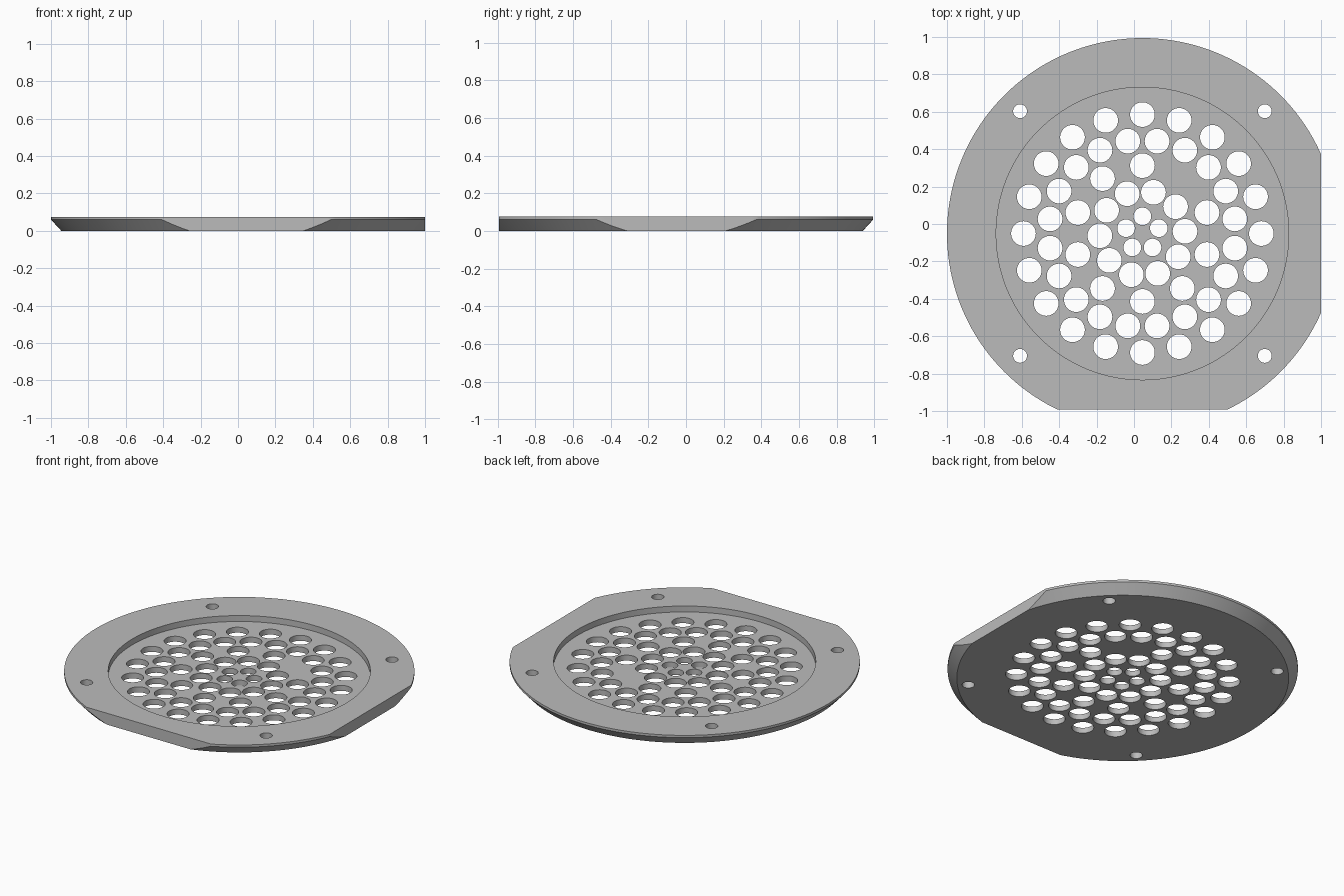
import bpy, bmesh
from math import sin, cos, pi, radians
from mathutils import Matrix

if "Cube" in bpy.data.objects:
    bpy.data.objects.remove(bpy.data.objects["Cube"], do_unlink=True)

CX, CY = 0.045, -0.051      # centre of the disc
TOP, FLOOR = 0.075, 0.036   # rim height and recess floor height

grey = bpy.data.materials.new("plain grey")
grey.use_nodes = True
grey.diffuse_color = (0.5, 0.5, 0.5, 1)
grey.node_tree.nodes["Principled BSDF"].inputs["Base Color"].default_value = (0.5, 0.5, 0.5, 1)


def finish(bm, name):
    bmesh.ops.recalc_face_normals(bm, faces=bm.faces)
    mesh = bpy.data.meshes.new(name)
    bm.to_mesh(mesh)
    bm.free()
    mesh.materials.append(grey)
    ob = bpy.data.objects.new(name, mesh)
    bpy.context.collection.objects.link(ob)
    return ob


def lathe(name, profile, steps):
    """Closed solid of revolution around the disc centre."""
    bm = bmesh.new()
    rings = []
    for r, z in profile:
        rings.append([bm.verts.new((CX + r * cos(2 * pi * i / steps),
                                    CY + r * sin(2 * pi * i / steps), z))
                      for i in range(steps)])
    for a, b in zip(rings, rings[1:]):
        for i in range(steps):
            j = (i + 1) % steps
            bm.faces.new((a[i], a[j], b[j], b[i]))
    bm.faces.new(rings[0])
    bm.faces.new(rings[-1])
    return finish(bm, name)


def apply_boolean(ob, cutter, operation):
    mod = ob.modifiers.new("cut", 'BOOLEAN')
    mod.operation = operation
    mod.solver = 'EXACT'
    mod.object = cutter
    bpy.context.view_layer.objects.active = ob
    bpy.ops.object.modifier_apply(modifier=mod.name)
    bpy.data.objects.remove(cutter, do_unlink=True)


# Disc with chamfered underside and recessed top
plate = lathe("grille_plate", [(0.99, 0), (1.045, 0.06), (1.045, TOP),
                               (0.782, TOP), (0.782, FLOOR)], 160)

# Flats trimmed on the left side and the front
bm = bmesh.new()
bmesh.ops.create_cube(bm, size=1, matrix=Matrix.Translation((-0.5, 0.507, 0))
                      @ Matrix.Diagonal((3, 3, 1, 1)))
apply_boolean(plate, finish(bm, "trim_box"), 'INTERSECT')

# Hole rings: count, ring radius, start angle, hole radius, skipped index
RINGS = [(20, 0.636, 0, 0.066, None),
         (20, 0.5, 9, 0.066, None),
         (10, 0.363, 18, 0.066, 1),
         (10, 0.228, 3, 0.066, None),
         (5, 0.092, 18, 0.047, None),
         (4, 0.925, 45, 0.037, None)]
bm = bmesh.new()
for count, ring, start, radius, skip in RINGS:
    for i in range(count):
        if i == skip:
            continue
        a = radians(start) + 2 * pi * i / count
        at = (CX + ring * cos(a), CY + ring * sin(a), 0)
        bmesh.ops.create_cone(bm, cap_ends=True, segments=40, radius1=radius,
                              radius2=radius, depth=0.5,
                              matrix=Matrix.Translation(at))
apply_boolean(plate, finish(bm, "hole_cutters"), 'DIFFERENCE')

# Smooth round walls, sharp rims
bpy.ops.object.select_all(action='DESELECT')
plate.select_set(True)
bpy.context.view_layer.objects.active = plate
bpy.ops.object.shade_smooth_by_angle(angle=radians(30))
